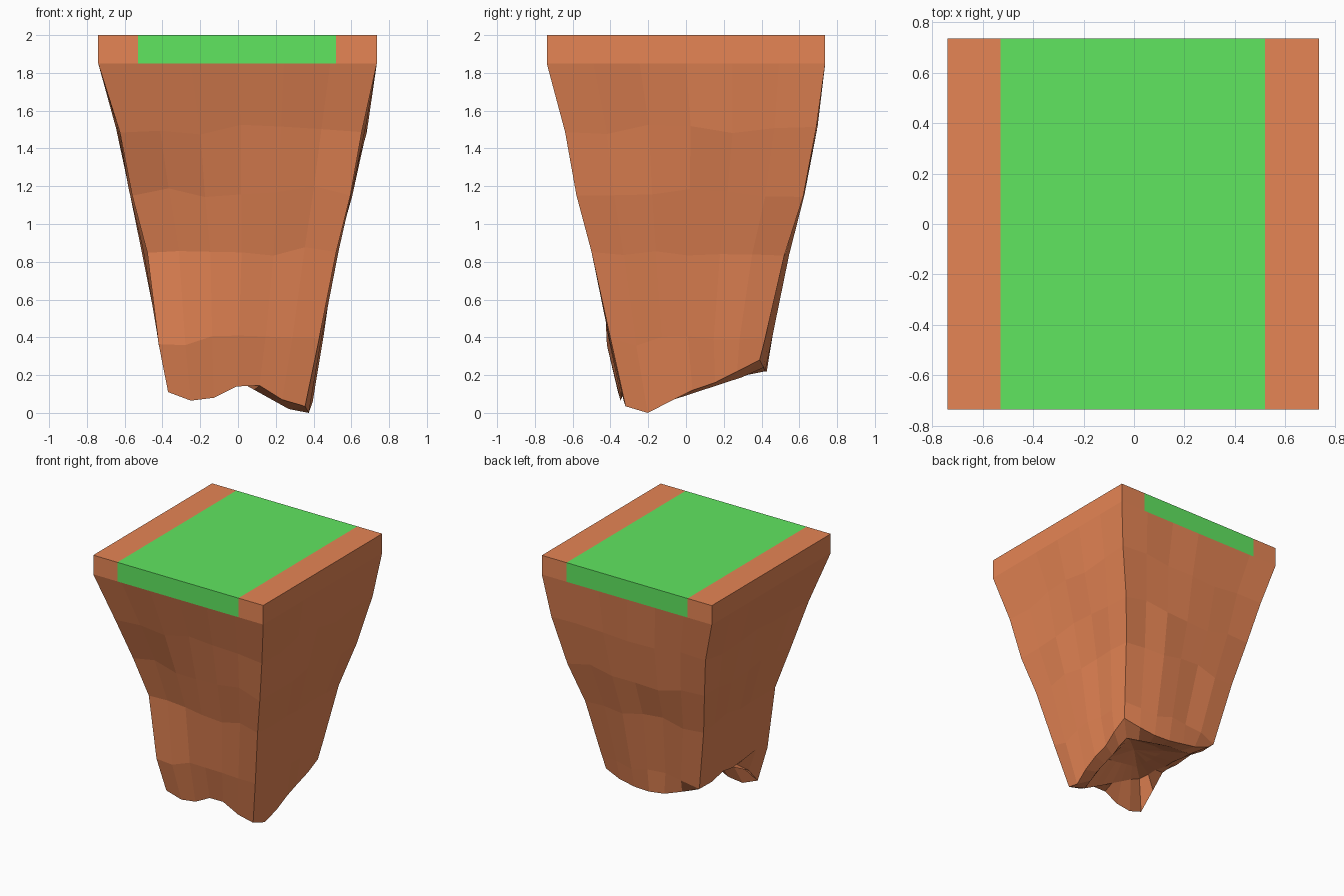
import bpy, bmesh, random
from mathutils import Vector

if "Cube" in bpy.data.objects:
    bpy.data.objects.remove(bpy.data.objects["Cube"])
random.seed(4)

def material(name, rgb):
    m = bpy.data.materials.new(name)
    m.diffuse_color = (*rgb, 1)
    m.use_nodes = True
    m.node_tree.nodes["Principled BSDF"].inputs["Base Color"].default_value = m.diffuse_color
    return m

dirt = material("dirt", (0.79, 0.235, 0.09))
grass = material("grass", (0.118, 0.79, 0.118))

def finish(bm, name, mat):
    me = bpy.data.meshes.new(name)
    bm.to_mesh(me)
    bm.free()
    me.materials.append(mat)
    ob = bpy.data.objects.new(name, me)
    bpy.context.collection.objects.link(ob)
    return ob

# Slab strip: a box without its hidden faces (underside and touching sides)
def strip(name, x0, x1, mat, hide_left, hide_right, y=0.737, z0=1.85, z1=2.0):
    bm = bmesh.new()
    bmesh.ops.create_cube(bm, size=1)
    bm.normal_update()
    hidden = [f for f in bm.faces if f.normal.z < -.5
              or (hide_left and f.normal.x < -.5) or (hide_right and f.normal.x > .5)]
    for v in bm.verts:
        v.co = ((x0 + x1) / 2 + v.co.x * (x1 - x0), v.co.y * 2 * y,
                (z0 + z1) / 2 + v.co.z * (z1 - z0))
    bmesh.ops.delete(bm, geom=hidden, context='FACES')
    return finish(bm, name, mat)

# Flat top: grass strip between two dirt borders
strip("left_border", -0.74, -0.53, dirt, False, True)
strip("grass_strip", -0.53, 0.52, grass, True, True)
strip("right_border", 0.52, 0.735, dirt, True, False)

# Rock body: corner positions (front-left, front-right, back-right, back-left) per level
levels = [
    (1.85, [(-.74, -.737), (.735, -.737), (.735, .737), (-.74, .737)]),
    (1.50, [(-.625, -.63), (.655, -.64), (.685, .69), (-.645, .68)]),
    (1.17, [(-.56, -.50), (.595, -.58), (.595, .62), (-.58, .60)]),
    (0.86, [(-.48, -.42), (.52, -.50), (.51, .52), (-.51, .51)]),
    (0.38, [(-.42, -.41), (.43, -.40), (.44, .42), (-.41, .42)]),
    (0.00, [(-.37, -.36), (.355, -.32), (.42, .39), (-.38, .39)]),
]
# Ragged lower rim heights, six steps along each side
rim = [.11, .065, .08, .14, .145, .07,      # front
       .035, .0, .06, .12, .16, .22,        # right
       .28, .24, .22, .22, .24, .28,        # back
       .33, .35, .36, .36, .33, .24]        # left
bulge = [0.012, 0.015, 0.04, 0.004]
N = 6
bm = bmesh.new()
rings = []
for k, (z, corners) in enumerate(levels):
    ring = []
    for s in range(4):
        a, b = Vector(corners[s]), Vector(corners[(s + 1) % 4])
        out = Vector((b.y - a.y, a.x - b.x)).normalized()
        for i in range(N):
            t = i / N
            p = a.lerp(b, t)
            h = z
            if k:
                p += out * bulge[s] * 4 * t * (1 - t) * (k / 5)
                if i:
                    p += out * random.uniform(-.014, .008)
                h += random.uniform(-.03, .03)
            if k == 5:
                h = rim[s * N + i]
            ring.append(bm.verts.new((p.x, p.y, h)))
    rings.append(ring)

# Uneven underside: low lip at the right and back, hollow at the middle and left
def floor(x, y):
    u = min(max((x + .27) / .54, 0), 1)
    v = min(max((y + .22) / .52, 0), 1)
    front = .32 + (.02 - .32) * u
    back = .28 + (.19 - .28) * u
    return front + (back - front) * v

for f, lift in ((0.76, 0), (0.42, 0.7)):
    ring = []
    for v in rings[5]:
        x, y = v.co.x * f, v.co.y * f
        h = floor(x, y)
        ring.append(bm.verts.new((x, y, h + (0.34 - h) * lift)))
    rings.append(ring)

for lower, upper in zip(rings[1:], rings):
    for i in range(4 * N):
        j = (i + 1) % (4 * N)
        bm.faces.new((lower[i], lower[j], upper[j], upper[i]))
mid = bm.verts.new((0, 0, 0.34))
for i in range(4 * N):
    bm.faces.new((mid, rings[-1][(i + 1) % (4 * N)], rings[-1][i]))
finish(bm, "rock_body", dirt)
